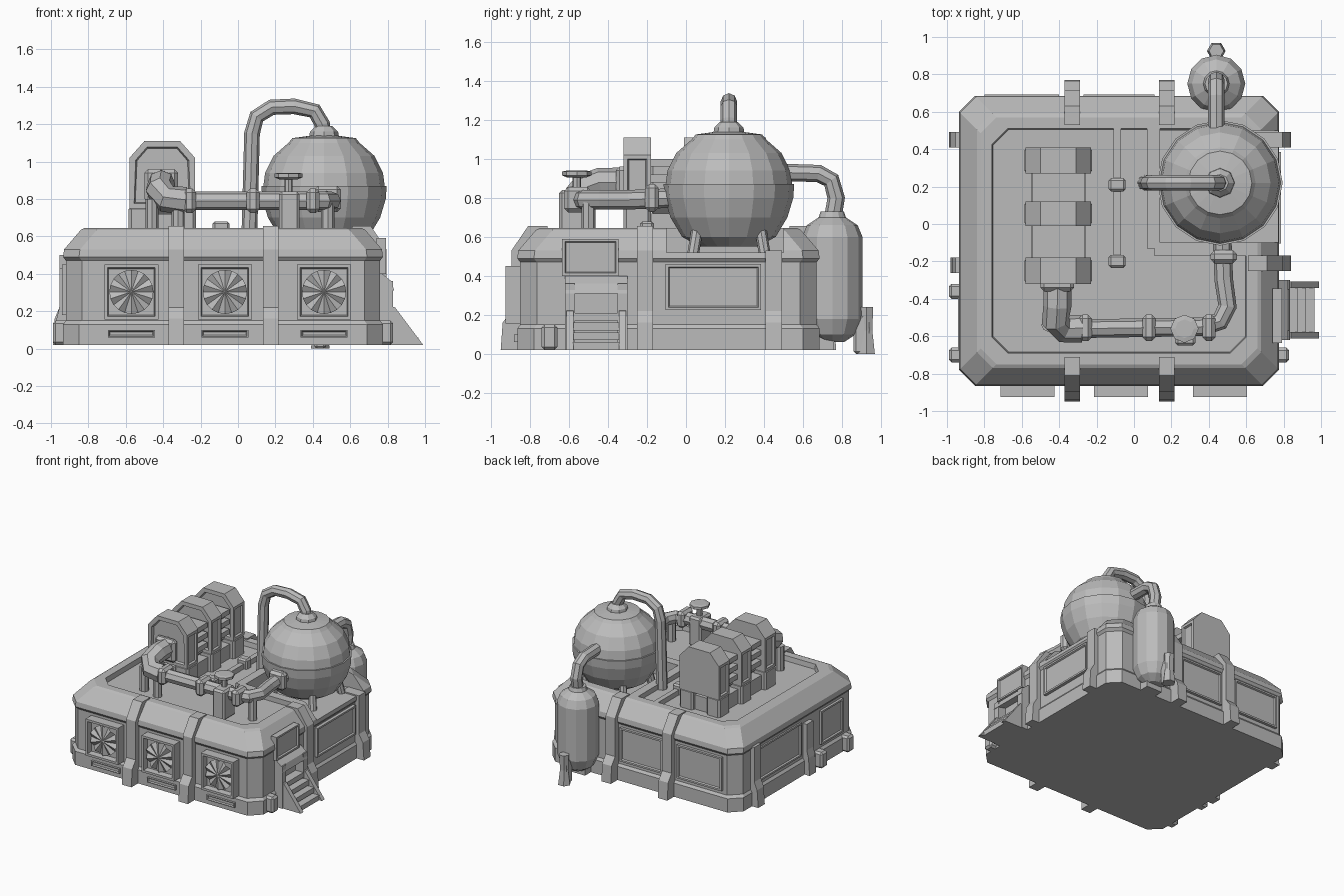
import bpy, bmesh, math
from mathutils import Matrix, Vector

if "Cube" in bpy.data.objects:
    bpy.data.objects.remove(bpy.data.objects["Cube"], do_unlink=True)

grey = bpy.data.materials.new("plain_grey")
grey.use_nodes = True
COLOR = (0.5, 0.5, 0.5, 1)
grey.diffuse_color = COLOR
grey.node_tree.nodes["Principled BSDF"].inputs["Base Color"].default_value = COLOR


def finish(name, bm):
    bmesh.ops.recalc_face_normals(bm, faces=bm.faces)
    mesh = bpy.data.meshes.new(name)
    bm.to_mesh(mesh)
    bm.free()
    mesh.materials.append(grey)
    obj = bpy.data.objects.new(name, mesh)
    bpy.context.collection.objects.link(obj)
    return obj


def loft(name, rings):
    """Skin a stack of equal-length rings and cap both ends."""
    bm = bmesh.new()
    rows = [[bm.verts.new(p) for p in ring] for ring in rings]
    n = len(rows[0])
    for a, b in zip(rows, rows[1:]):
        for i in range(n):
            bm.faces.new((a[i], a[(i + 1) % n], b[(i + 1) % n], b[i]))
    bm.faces.new(rows[0])
    bm.faces.new(rows[-1])
    return finish(name, bm)


def box(name, x, y, z, bevel=0.0):
    bm = bmesh.new()
    bmesh.ops.create_cube(bm, size=1)
    for v in bm.verts:
        v.co = [(r[0] + r[1]) / 2 + c * (r[1] - r[0]) for r, c in zip((x, y, z), v.co)]
    if bevel:
        bmesh.ops.bevel(bm, geom=bm.edges[:], offset=bevel, segments=1, affect='EDGES')
    return finish(name, bm)


def lathe(name, x, y, profile, n):
    return loft(name, [[(x + r * math.cos(math.tau * i / n), y + r * math.sin(math.tau * i / n), z)
                        for i in range(n)] for r, z in profile])


def extrude(name, outline, y0, y1):
    """Extrude an (x, z) outline along y."""
    return loft(name, [[(x, y, z) for x, z in outline] for y in (y0, y1)])


def inset(obj, direction, width, depth):
    bm = bmesh.new()
    bm.from_mesh(obj.data)
    bm.normal_update()
    faces = [f for f in bm.faces if f.normal.dot(Vector(direction)) > 0.95]
    bmesh.ops.inset_region(bm, faces=faces, thickness=width, depth=0)
    bmesh.ops.inset_region(bm, faces=faces, thickness=0.008, depth=-depth)
    bm.to_mesh(obj.data)
    bm.free()
    return obj


def bake(obj):
    """Replace an object by its evaluated mesh."""
    mesh = bpy.data.meshes.new_from_object(obj.evaluated_get(bpy.context.evaluated_depsgraph_get()))
    name = obj.name
    bpy.data.objects.remove(obj, do_unlink=True)
    new = bpy.data.objects.new(name, mesh)
    mesh.materials.clear()
    mesh.materials.append(grey)
    bpy.context.collection.objects.link(new)
    return new


def pipe(name, points, radius):
    curve = bpy.data.curves.new(name, 'CURVE')
    curve.dimensions = '3D'
    curve.bevel_depth, curve.bevel_resolution, curve.use_fill_caps = radius, 2, True
    spline = curve.splines.new('POLY')
    spline.points.add(len(points) - 1)
    for p, co in zip(spline.points, points):
        p.co = (*co, 1)
    obj = bpy.data.objects.new(name, curve)
    bpy.context.collection.objects.link(obj)
    obj = bake(obj)
    for f in obj.data.polygons:
        f.use_smooth = False
    return obj


# Wall frames: turn angle, distance from centre, sign along the wall
SIDES = {"front": (-90, .86, 1), "right": (0, .76, 1), "back": (90, .68, -1), "left": (180, .92, -1)}


def on_wall(obj, side):
    angle, dist, _ = SIDES[side]
    obj.data.transform(Matrix.Rotation(math.radians(angle), 4, 'Z') @ Matrix.Translation((dist, 0, 0)))
    return obj


def panel(name, side, u, width, z0, z1, out, frame=0.02, depth=0.012):
    u *= SIDES[side][2]
    obj = box(f"{side}_{name}", (-.02, out), (u - width / 2, u + width / 2), (z0, z1))
    return on_wall(inset(obj, (1, 0, 0), frame, depth), side)


def rib(side, u, top, foot):
    u *= SIDES[side][2]
    outline = [(-.12, .02), (foot, .02), (foot - .01, .16), (.035, .22)]
    if top > .6:
        outline += [(.035, .53), (-.05, top), (-.15, top)]
    else:
        outline += [(.035, top), (-.12, top)]
    on_wall(extrude(f"{side}_rib", outline, u - .042, u + .042), side)


# Main building with chamfered corners, skirt, eave and sunken roof
def footprint(z, d):
    x0, x1, y0, y1, c = -.92 + d, .76 - d, -.85 + d, .67 - d, .085
    return [(x0 + c, y0, z), (x1 - c, y0, z), (x1, y0 + c, z), (x1, y1 - c, z),
            (x1 - c, y1, z), (x0 + c, y1, z), (x0, y1 - c, z), (x0, y0 + c, z)]


body = loft("building", [footprint(z, d) for z, d in (
    (.02, -.015), (.13, -.015), (.15, 0), (.47, 0), (.49, -.015), (.53, -.01),
    (.635, .08), (.645, .1), (.645, .16), (.605, .165))])
cutter = box("pit_cutter", (.14, 1.2), (-.1, .5), (.52, 1))
cutter.hide_render = True
cut = body.modifiers.new("pit", 'BOOLEAN')
cut.object, cut.operation, cut.solver = cutter, 'DIFFERENCE', 'EXACT'
body = bake(body)
bpy.data.objects.remove(cutter, do_unlink=True)
box("pit_rim_side", (.07, .14), (-.13, .53), (.59, .645))
box("pit_rim_front", (.11, .66), (-.17, -.1), (.59, .645))

# Ribs and low feet
for side, u, top, foot in (("front", -.33, .655, .09), ("front", .175, .655, .09),
                           ("back", -.33, .655, .09), ("back", .175, .655, .09),
                           ("right", -.21, .655, .08), ("right", .45, .53, .08),
                           ("left", .45, .5, .07), ("left", -.22, .43, .06)):
    rib(side, u, top, foot)
for side, u in (("right", -.7), ("left", -.7), ("left", -.36)):
    v = u * SIDES[side][2]
    on_wall(box(f"{side}_foot", (-.03, .07), (v - .04, v + .04), (.02, .15), .015), side)

# Fans on the front wall
for x in (-.57, -.07, .46):
    panel("fan_frame", "front", x, .29, .155, .45, .065, .025, .045)
    bm = bmesh.new()
    hub = bm.verts.new((.058, x, .303))
    blades = 20
    ring = [bm.verts.new((.052 if i % 2 else .028, x + .118 * math.cos(math.tau * i / blades),
                          .303 + .118 * math.sin(math.tau * i / blades))) for i in range(blades)]
    for i in range(blades):
        bm.faces.new((hub, ring[i], ring[(i + 1) % blades]))
    on_wall(finish("fan_blades", bm), "front")
    panel("slot", "front", x, .25, .06, .1, .022, .008, .01)

# Wall panels
panel("window", "right", -.49, .29, .4, .59, .03)
panel("panel", "right", .14, .49, .225, .46, .025)
panel("panel", "left", .12, .54, .18, .45, .012)
panel("panel", "left", -.53, .28, .18, .45, .02)
for x, w in ((-.6, .4), (-.08, .38)):
    panel("panel", "back", x, w, .18, .45, .012)

# Doorway and stairs
for y in (-.595, -.325):
    box("door_post", (.72, .83), (y - .025, y + .025), (.02, .36))
    extrude("stair_rail", [(.76, .02), (.99, .02), (.84, .22), (.76, .24)], y - .018, y + .018)
extrude("door_hood", [(.74, .33), (.835, .31), (.82, .36), (.77, .4), (.74, .4)], -.62, -.3)
for i in range(4):
    box("step", (.74, .965 - .045 * i), (-.58, -.34), (.02 + .05 * i, .06 + .05 * i))

# Round storage vessel with legs and cap
lathe("vessel_bottom", .46, .22, ((.15, .55), (.24, .6), (.3, .7), (.33, .8), (.335, .87)), 16)
lathe("vessel_top", .46, .22, ((.325, .865), (.315, .94), (.27, 1.03), (.19, 1.1), (.17, 1.125), (.06, 1.14)), 16)
for a in (45, 135, 225, 315):
    c, s = math.cos(math.radians(a)), math.sin(math.radians(a))
    pipe("vessel_leg", [(.46 + .26 * c, .22 + .26 * s, .51), (.46 + .22 * c, .22 + .22 * s, .68)], .03)
lathe("vessel_neck", .46, .22, ((.085, 1.1), (.075, 1.16), (.045, 1.19)), 8)
pipe("overhead_pipe", [(.46, .22, 1.12), (.45, .22, 1.2), (.41, .22, 1.27), (.3, .22, 1.295),
                       (.18, .22, 1.29), (.1, .22, 1.24), (.075, .22, 1.15), (.06, .22, .58)], .042)

# Rear cylinder with link pipe and foot
lathe("rear_tank", .44, .75, ((.06, .06), (.12, .1), (.155, .18), (.155, .6), (.13, .66), (.07, .7), (.06, .73)), 12)
pipe("tank_link", [(.44, .75, .68), (.44, .77, .8), (.44, .745, .89), (.44, .68, .925), (.44, .5, .93)], .045)
box("tank_bracket", (.37, .51), (.6, .76), (.02, .3))
box("tank_foot", (.41, .47), (.86, .95), (.0, .2), .012)
lathe("foot_flare", .44, .925, ((.05, 0), (.035, .12), (.04, .24)), 6)

# Row of arched cooling units on a plinth
box("cooler_plinth", (-.55, -.26), (-.29, .38), (.59, .72))
box("cooler_core", (-.5, -.31), (-.2, .3), (.72, .99), .03)
arch = [(-.58, .75), (-.23, .75), (-.23, 1.02), (-.31, 1.11), (-.5, 1.11), (-.58, 1.02)]
for y0, y1 in ((-.32, -.18), (-.01, .12), (.27, .41)):
    unit = extrude("cooler_arch", arch, y0, y1)
    inset(unit, (0, -1, 0), .035, .02)
    inset(unit, (1, 0, 0), .03, .015)
    inset(unit, (-1, 0, 0), .03, .015)
    for x in (-.525, -.285):
        box("cooler_foot", (x - .06, x + .06), (y0, y1), (.59, .76), .015)
for y0, y1 in ((-.18, -.01), (.12, .27)):
    for z in (.8, .88, .96):
        box("cooler_fin", (-.545, -.265), (y0, y1), (z, z + .04))

# Process pipe from coolers to vessel, with collars and supports
box("outlet_flange", (-.5, -.32), (-.36, -.3), (.78, .96), .02)
pipe("outlet_pipe", [(-.41, -.3, .88), (-.41, -.44, .88), (-.42, -.52, .85), (-.38, -.56, .8), (-.28, -.56, .79)], .075)
pipe("process_pipe", [(-.32, -.56, .79), (.36, -.55, .79), (.46, -.52, .79), (.5, -.44, .79),
                      (.48, -.3, .79), (.47, -.05, .8)], .05)
for x in (-.26, .08, .4):
    box("pipe_collar", (x - .035, x + .035), (-.625, -.485), (.725, .855), .02)
box("pipe_collar", (.41, .55), (-.21, -.14), (.73, .87), .02)
for x, y in ((-.46, -.54), (-.32, -.57), (.48, -.5)):
    pipe("pipe_support", [(x, y, .6), (x, y, .8)], .035)

# Valve stand with hand wheel
box("valve_stand", (.22, .33), (-.65, -.5), (.6, .84), .015)
pipe("valve_stem", [(.27, -.56, .82), (.27, -.56, .93)], .022)
lathe("valve_wheel", .27, -.56, ((.05, .905), (.075, .915), (.075, .935), (.05, .94)), 8)

# Roof conduit
box("roof_conduit", (-.11, -.07), (-.22, .53), (.59, .645))
for y in (-.2, .21):
    box("conduit_clamp", (-.135, -.045), (y - .035, y + .035), (.59, .68), .012)
